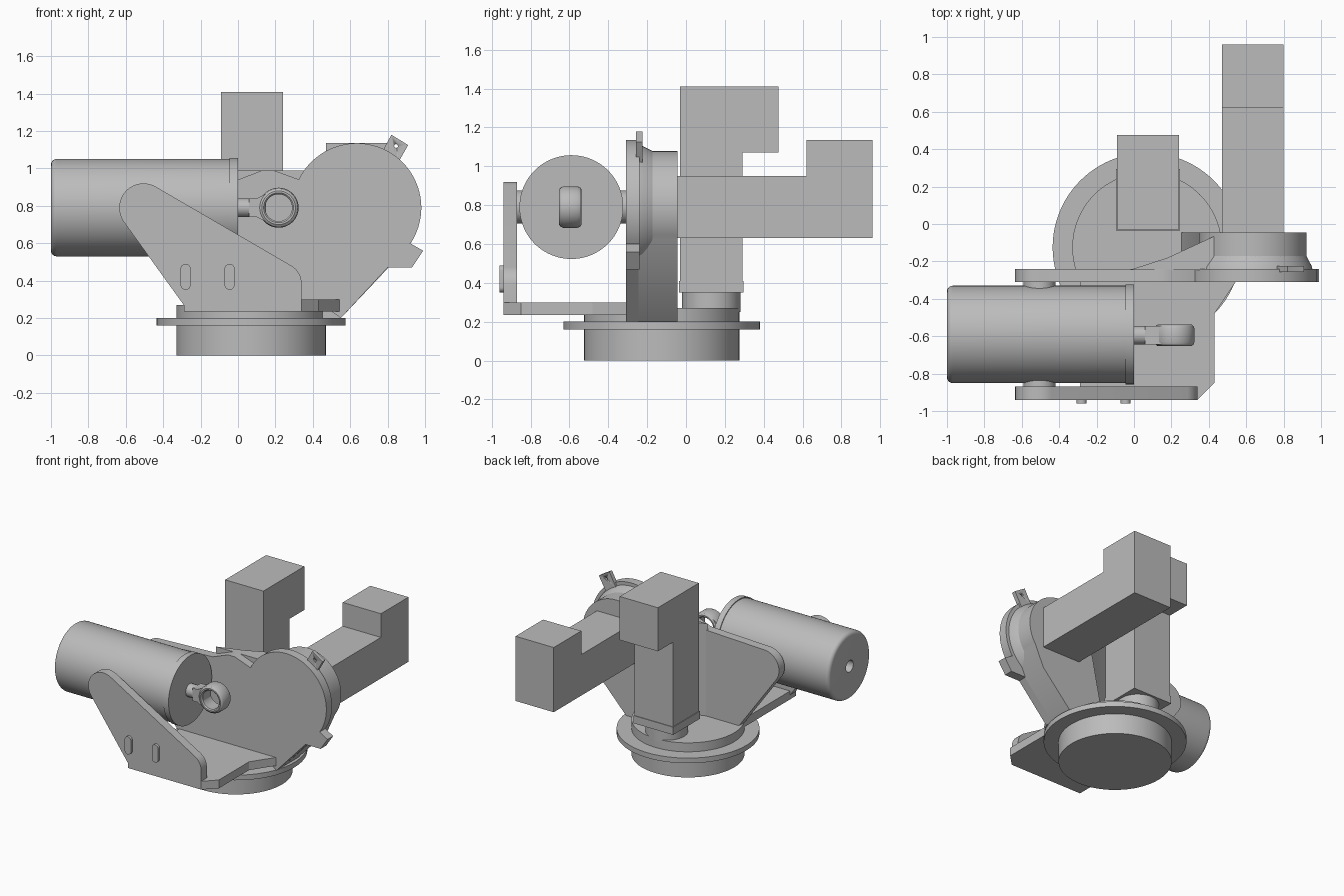
import bpy, bmesh
from math import sin, cos, pi, radians
from mathutils import Vector

old = bpy.data.objects.get("Cube")
if old:
    bpy.data.objects.remove(old)

grey = bpy.data.materials.new("machine_grey")
grey.use_nodes = True
grey.diffuse_color = (0.5, 0.5, 0.5, 1)
grey.node_tree.nodes["Principled BSDF"].inputs["Base Color"].default_value = (0.5, 0.5, 0.5, 1)


def finish(name, bm):
    bmesh.ops.recalc_face_normals(bm, faces=bm.faces)
    mesh = bpy.data.meshes.new(name)
    bm.to_mesh(mesh)
    bm.free()
    ob = bpy.data.objects.new(name, mesh)
    bpy.context.collection.objects.link(ob)
    mesh.materials.append(grey)
    bpy.ops.object.select_all(action='DESELECT')
    ob.select_set(True)
    bpy.context.view_layer.objects.active = ob
    bpy.ops.object.shade_smooth_by_angle(angle=radians(30))
    return ob


def prism(name, pts, lo, hi, axis='Y'):
    """Extrude a 2D outline along an axis."""
    place = {'X': lambda p: (lo, p[0], p[1]),
             'Y': lambda p: (p[0], lo, p[1]),
             'Z': lambda p: (p[0], p[1], lo)}[axis]
    bm = bmesh.new()
    face = bm.faces.new([bm.verts.new(place(p)) for p in pts])
    ext = bmesh.ops.extrude_face_region(bm, geom=[face])
    step = Vector([(hi - lo) * (axis == a) for a in 'XYZ'])
    bmesh.ops.translate(bm, vec=step, verts=[v for v in ext['geom'] if isinstance(v, bmesh.types.BMVert)])
    return finish(name, bm)


def lathe(name, centre, profile, axis='Z', closed=False, n=64):
    """Revolve (radius, height) points about an axis through centre."""
    bm = bmesh.new()
    rings = []
    for r, h in profile:
        ring = []
        for i in range(n):
            u, v = r * cos(2 * pi * i / n), r * sin(2 * pi * i / n)
            p = {'X': (h, u, v), 'Y': (u, h, v), 'Z': (u, v, h)}[axis]
            ring.append(bm.verts.new(Vector(p) + Vector(centre)))
        rings.append(ring)
    pairs = list(zip(rings, rings[1:]))
    if closed:
        pairs.append((rings[-1], rings[0]))
    else:
        bm.faces.new(rings[0])
        bm.faces.new(rings[-1])
    for a, b in pairs:
        for i in range(n):
            j = (i + 1) % n
            bm.faces.new((a[i], a[j], b[j], b[i]))
    return finish(name, bm)


def arc(cx, cz, r, start, end, n=24):
    angles = [radians(start + (end - start) * i / n) for i in range(n + 1)]
    return [(cx + r * cos(a), cz + r * sin(a)) for a in angles]


def rect(a, b, c, d):
    return [(a, c), (b, c), (b, d), (a, d)]


# Round base
lathe("base", (0.07, -0.125, 0),
      [(0.4, 0), (0.4, 0.16), (0.505, 0.16), (0.505, 0.2), (0.4, 0.2), (0.4, 0.27)], n=96)

# Floor plate of the cradle
prism("cradle_floor", [(-0.29, -0.94), (0.34, -0.94), (0.43, -0.85), (0.43, -0.48),
                       (0.55, -0.3), (0.55, -0.24), (-0.29, -0.24)], 0.235, 0.3, 'Z')

# Front bracket with two raised slots
ear = arc(-0.505, 0.79, 0.13, 60, 214)
prism("front_bracket", ear + [(-0.29, 0.27), (-0.29, 0.235), (0.34, 0.235)]
      + arc(0.23, 0.385, 0.11, 0, 60, 10), -0.94, -0.87)
for x in (-0.28, -0.045):
    slot = arc(x, 0.463, 0.027, 0, 180, 12) + arc(x, 0.378, 0.027, 180, 360, 12)
    prism("bracket_slot", slot, -0.96, -0.93)

# Rear plate: ear on the left, large disc and stop tab on the right
prism("rear_plate", arc(-0.505, 0.79, 0.13, 90, 214)
      + [(-0.29, 0.27), (-0.29, 0.235), (0.5, 0.235), (0.55, 0.2), (0.8, 0.47), (0.93, 0.47),
         (0.99, 0.56), (0.92, 0.6)]
      + arc(0.635, 0.79, 0.345, -33, 154, 48)
      + [(0.19, 0.99), (0.13, 0.99), (0, 0.94)], -0.31, -0.24)

# Pivot housing, its flared root and the gusset beside it
prism("pivot_housing", arc(0.635, 0.79, 0.288, -35, 190, 48)
      + [(0.24, 0.2), (0.55, 0.2), (0.8, 0.465)], -0.245, -0.045)
lathe("housing_flare", (0.635, 0, 0.79), [(0.32, -0.245), (0.315, -0.225), (0.287, -0.17)], 'Y')
prism("gusset", [(-0.02, -0.245), (0.18, -0.18), (0.44, -0.06), (0.44, -0.245)], 0.25, 0.99, 'Z')

# Small drilled lug on the disc rim
lug = prism("rim_lug", [(0.82, 1.18), (0.76, 1.07), (0.85, 1.02), (0.91, 1.125)], -0.257, -0.225)
drill = lathe("lug_drill", (0.845, 0, 1.12), [(0.01, -0.35), (0.01, -0.15)], 'Y', n=16)
drill.hide_render = True
cut = lug.modifiers.new("hole", 'BOOLEAN')
cut.operation = 'DIFFERENCE'
cut.object = drill
bpy.context.view_layer.objects.active = lug
bpy.ops.object.modifier_apply(modifier=cut.name)
bpy.data.objects.remove(drill)

# Horizontal arm with upturned head
prism("side_arm", [(-0.05, 0.63), (0.96, 0.63), (0.96, 1.135), (0.62, 1.135),
                   (0.62, 0.95), (-0.05, 0.95)], 0.47, 0.8, 'X')

# Upright arm with overhanging head, on a round post
prism("upright_arm", [(-0.03, 0.35), (0.29, 0.35), (0.29, 1.07), (0.475, 1.07),
                      (0.475, 1.41), (-0.03, 1.41)], -0.09, 0.24, 'X')
prism("upright_collar", rect(-0.095, 0.245, -0.035, 0.295), 0.35, 0.41, 'Z')
lathe("upright_post", (0.075, 0.13, 0), [(0.15, 0.25), (0.15, 0.36)])

# Cylinder body with rounded tail, tail socket and front flange
fillet = [(0.23 + 0.03 * sin(a), -0.97 - 0.03 * cos(a)) for a in (i * pi / 12 for i in range(7))]
lathe("actuator_body", (0, -0.59, 0.79),
      [(0.045, -0.93), (0.045, -1)] + fillet
      + [(0.26, -0.045), (0.267, -0.045), (0.267, 0)], 'X', n=96)

# Trunnion pins between cylinder and plates
for name, lo, hi in (("front_trunnion", -0.88, -0.8), ("rear_trunnion", -0.38, -0.3)):
    lathe(name, (-0.505, 0, 0.79), [(0.085, lo), (0.085, hi)], 'Y', n=48)

# Piston rod and rounded rod eye
lathe("piston_rod", (0, -0.595, 0.79), [(0.05, -0.02), (0.05, 0.07)], 'X', n=32)
prism("eye_neck", [(0.06, 0.74), (0.1, 0.74), (0.15, 0.715), (0.15, 0.865),
                   (0.1, 0.84), (0.06, 0.84)], -0.645, -0.545)
lathe("rod_eye", (0.217, -0.595, 0.79),
      [(0.072, -0.05), (0.08, -0.058), (0.09, -0.058), (0.101, -0.05), (0.107, -0.035),
       (0.107, 0.035), (0.101, 0.05), (0.09, 0.058), (0.08, 0.058), (0.072, 0.05)],
      'Y', closed=True)
